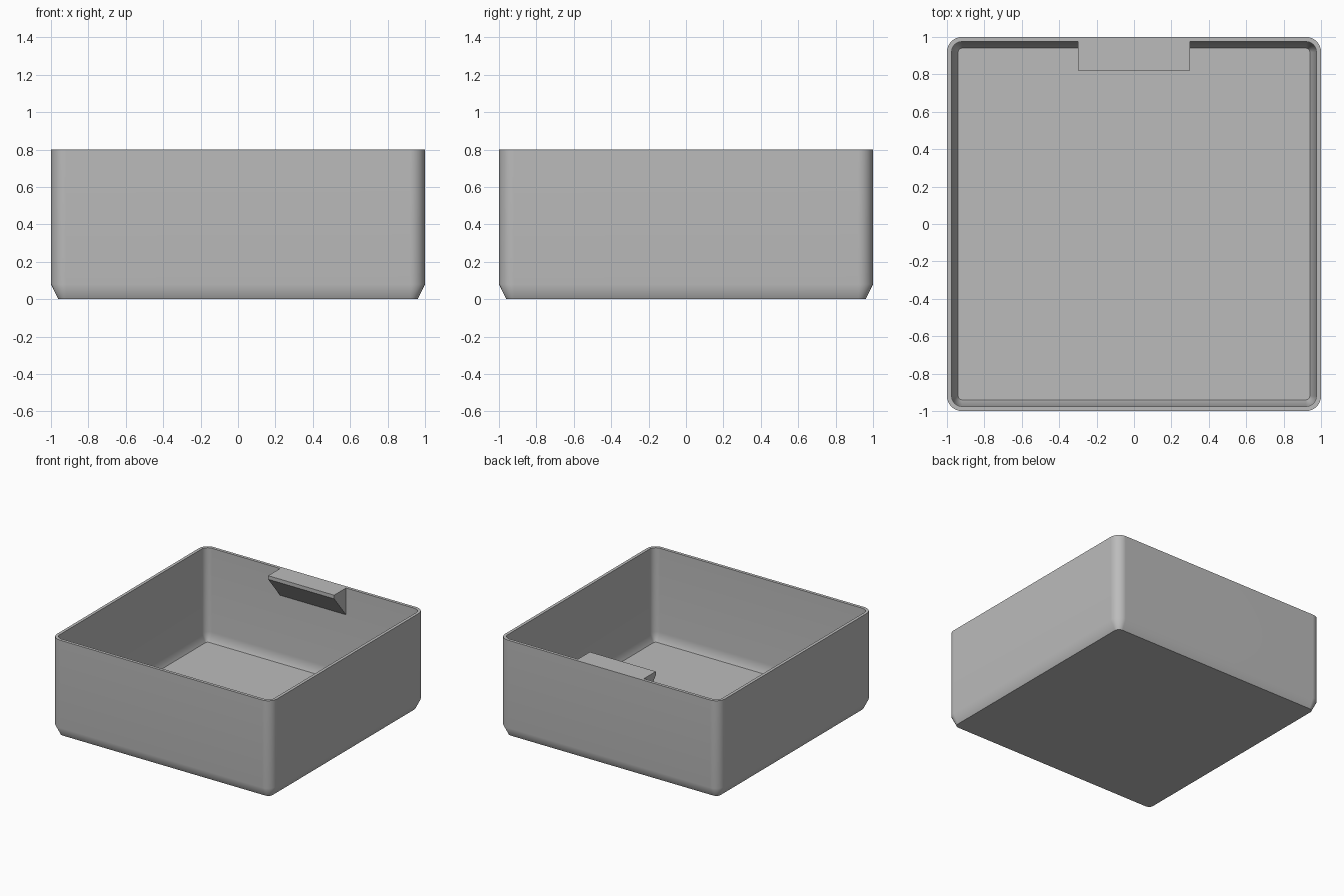
import bpy
import bmesh
import math

if "Cube" in bpy.data.objects:
    bpy.data.objects.remove(bpy.data.objects["Cube"], do_unlink=True)

# Single grey plastic
grey = bpy.data.materials.new("grey_plastic")
grey.use_nodes = True
colour = (0.5, 0.5, 0.5, 1)
grey.diffuse_color = colour
grey.node_tree.nodes["Principled BSDF"].inputs["Base Color"].default_value = colour

CORNER = 0.92    # centre of every corner arc
SEGMENTS = 8
TOP = 0.8
WALL = 0.025


def finish(bm, name, smooth):
    bmesh.ops.recalc_face_normals(bm, faces=bm.faces)
    mesh = bpy.data.meshes.new(name)
    bm.to_mesh(mesh)
    bm.free()
    mesh.materials.append(grey)
    obj = bpy.data.objects.new(name, mesh)
    bpy.context.collection.objects.link(obj)
    if smooth:
        bpy.ops.object.select_all(action="DESELECT")
        obj.select_set(True)
        bpy.context.view_layer.objects.active = obj
        bpy.ops.object.shade_smooth_by_angle(angle=math.radians(32))
        normals = obj.modifiers.new("even_walls", "WEIGHTED_NORMAL")
        normals.keep_sharp = True
    return obj


def rounded_ring(bm, half, z):
    """Rounded square outline at height z."""
    radius = half - CORNER
    ring = []
    for corner in range(4):
        start = corner * math.pi / 2
        sx = 1 if corner in (0, 3) else -1
        sy = 1 if corner in (0, 1) else -1
        for i in range(SEGMENTS + 1):
            a = start + i / SEGMENTS * math.pi / 2
            ring.append(bm.verts.new((sx * CORNER + radius * math.cos(a),
                                      sy * CORNER + radius * math.sin(a), z)))
    return ring


# Open bin: outside from base to rim, then inside down to the floor
profile = [(0.96, 0), (1, 0.08), (1, TOP),
           (1 - WALL, TOP), (1 - WALL, 0.11), (0.94, 0.04)]
bm = bmesh.new()
rings = [rounded_ring(bm, half, z) for half, z in profile]
for lower, upper in zip(rings, rings[1:]):
    for i in range(len(lower)):
        j = (i + 1) % len(lower)
        bm.faces.new((lower[i], lower[j], upper[j], upper[i]))
bm.faces.new(rings[0])
bm.faces.new(rings[-1])
finish(bm, "storage_bin", True)

# Label ledge on the inside of the back wall, with a sloping underside
back = 1 - WALL
section = [(back, TOP), (0.82, TOP), (0.82, TOP - 0.03), (back, TOP - 0.22)]
bm = bmesh.new()
face = bm.faces.new([bm.verts.new((-0.3, y, z)) for y, z in section])
extruded = bmesh.ops.extrude_face_region(bm, geom=[face])["geom"]
bmesh.ops.translate(bm, vec=(0.6, 0, 0),
                    verts=[v for v in extruded if isinstance(v, bmesh.types.BMVert)])
if not face.is_valid or all(len(e.link_faces) == 2 for e in bm.edges):
    pass
else:
    bmesh.ops.holes_fill(bm, edges=bm.edges)
finish(bm, "label_ledge", False)
